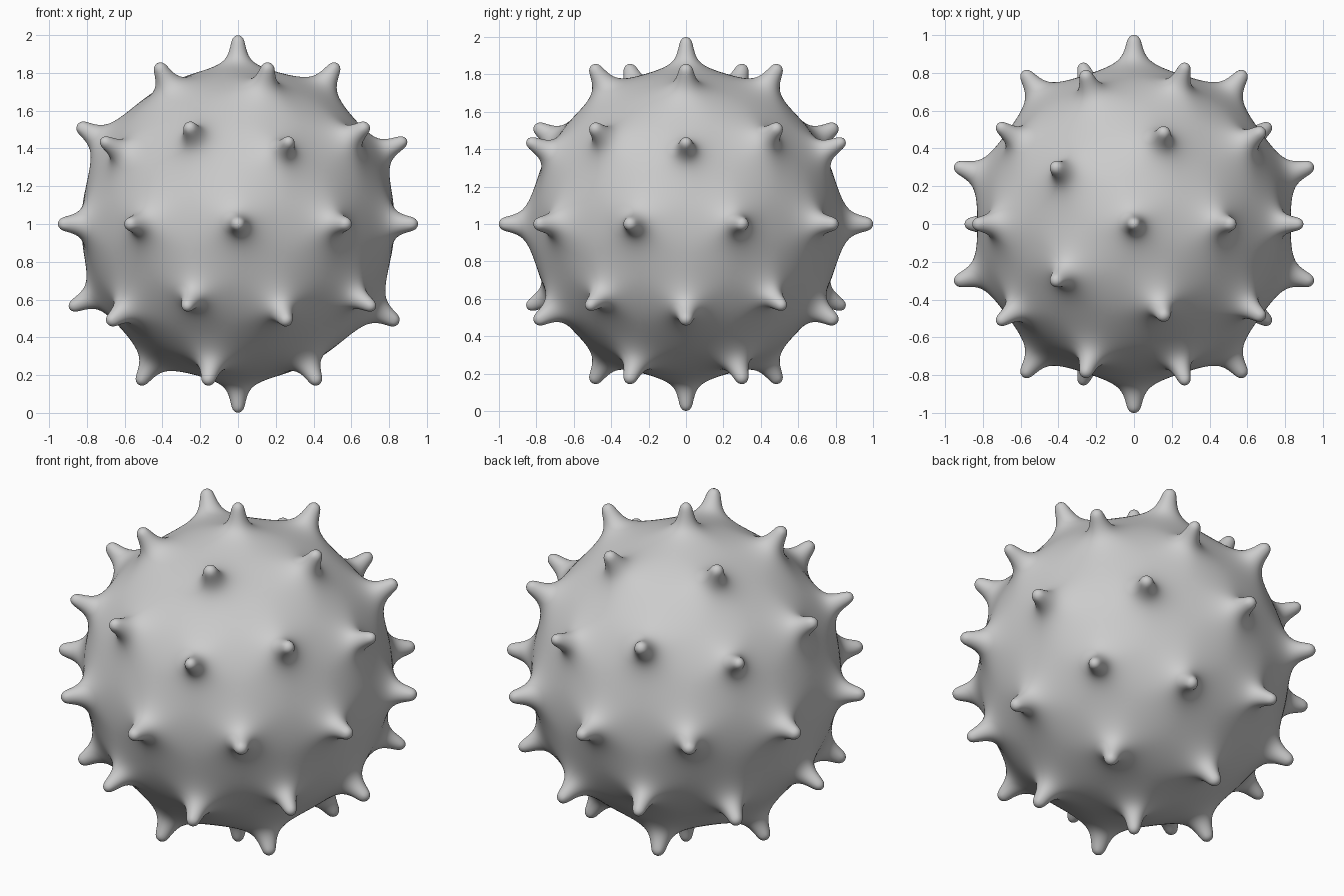
import bpy, bmesh
from mathutils import Vector

if "Cube" in bpy.data.objects:
    bpy.data.objects.remove(bpy.data.objects["Cube"])

BODY_R = 0.845    # radius of the cell corners on the body
BASE_R = 0.86     # distance of the spike foot from the centre
TIP_R = 1.01      # distance of the spike end (smoothing pulls it to 1.0)
SPIKE_W = 0.053   # spike half-width

# guide sphere: one spike per vertex, one cell corner per triangle
guide = bmesh.new()
bmesh.ops.create_icosphere(guide, subdivisions=2, radius=1.0)
guide.faces.index_update()

ball = bmesh.new()
corners = {f.index: ball.verts.new(f.calc_center_median().normalized() * BODY_R)
           for f in guide.faces}


def add_ring(axis, directions, height, width):
    return [ball.verts.new(axis * height + d * width) for d in directions]


def bridge(lower, upper):
    n = len(lower)
    for i in range(n):
        j = (i + 1) % n
        ball.faces.new((lower[i], lower[j], upper[j], upper[i]))


# each cell: body skirt, spike shaft and cap
for v in guide.verts:
    axis = v.co.normalized()
    side = axis.orthogonal().normalized()
    up = axis.cross(side)

    def angle(f):
        c = f.calc_center_median()
        return Vector((1, 0)).angle_signed(Vector((c.dot(side), c.dot(up))))

    # angle_signed is clockwise, so reverse for counter-clockwise order
    around = sorted(v.link_faces, key=angle, reverse=True)
    outer = [corners[f.index] for f in around]
    dirs = [(c.co - axis * c.co.dot(axis)).normalized() for c in outer]
    foot = add_ring(axis, dirs, BASE_R, SPIKE_W)
    tip = add_ring(axis, dirs, TIP_R, SPIKE_W)
    bridge(outer, foot)
    bridge(foot, tip)
    ball.faces.new(tip)

bmesh.ops.recalc_face_normals(ball, faces=ball.faces)
for f in ball.faces:
    f.smooth = True

mesh = bpy.data.meshes.new("spiky_ball")
ball.to_mesh(mesh)
ball.free()
guide.free()

obj = bpy.data.objects.new("spiky_ball", mesh)
obj.location.z = 1.0
bpy.context.collection.objects.link(obj)

# rounding
sub = obj.modifiers.new("rounding", 'SUBSURF')
sub.levels = 3
sub.render_levels = 3
